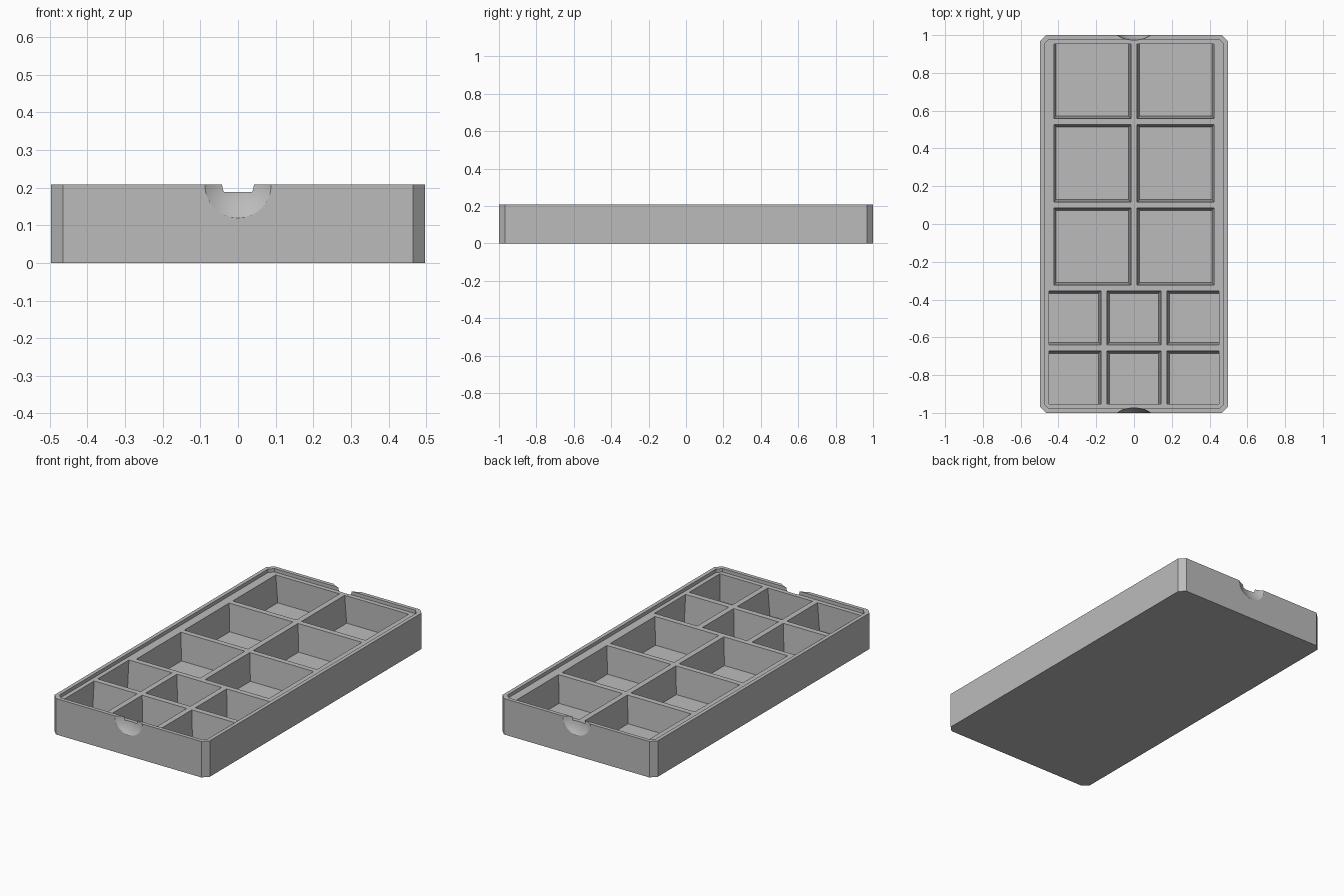
import bpy, bmesh, math

if "Cube" in bpy.data.objects:
    bpy.data.objects.remove(bpy.data.objects["Cube"])

grey = bpy.data.materials.new("plain grey")
grey.diffuse_color = (0.5, 0.5, 0.5, 1)
grey.use_nodes = True
grey.node_tree.nodes["Principled BSDF"].inputs["Base Color"].default_value = grey.diffuse_color

HX, HY, H = 0.497, 1.0, 0.208       # half width, half length, height
LEDGE, FLOOR = 0.188, 0.03          # divider top and compartment floor
INX, INY = 0.45, 0.952              # inner box
DRAFT = 0.013


def make(name, bm):
    bmesh.ops.recalc_face_normals(bm, faces=bm.faces)
    me = bpy.data.meshes.new(name)
    bm.to_mesh(me)
    bm.free()
    me.materials.append(grey)
    ob = bpy.data.objects.new(name, me)
    bpy.context.collection.objects.link(ob)
    return ob


def loft(name, low, high, z0, z1):
    """Closed solid between two matching outlines."""
    bm = bmesh.new()
    a = [bm.verts.new((x, y, z0)) for x, y in low]
    b = [bm.verts.new((x, y, z1)) for x, y in high]
    bm.faces.new(a[::-1])
    bm.faces.new(b)
    n = len(a)
    for i in range(n):
        j = (i + 1) % n
        bm.faces.new((a[i], a[j], b[j], b[i]))
    return make(name, bm)


def octagon(hx, hy, c):
    return [(-hx + c, -hy), (hx - c, -hy), (hx, -hy + c), (hx, hy - c),
            (hx - c, hy), (-hx + c, hy), (-hx, hy - c), (-hx, -hy + c)]


def rect(x0, x1, y0, y1):
    return [(x0, y0), (x1, y0), (x1, y1), (x0, y1)]


def pocket(name, x0, x1, y0, y1):
    """Compartment cutter: divider sides lean, box walls stay upright."""
    dx0, dx1 = (0 if abs(x) == INX else DRAFT for x in (x0, x1))
    dy0, dy1 = (0 if abs(y) == INY else DRAFT for y in (y0, y1))
    return loft(name, rect(x0 + dx0, x1 - dx1, y0 + dy0, y1 - dy1),
                rect(x0, x1, y0, y1), FLOOR, LEDGE + 0.002)


# Tray block with chamfered corners
outline = octagon(HX, HY, 0.032)
tray = loft("tray", outline, outline, 0, H)

# Lid recess
inner = octagon(HX - 0.022, HY - 0.022, 0.025)
cutters = [loft("recess_cutter", inner, inner, LEDGE, H + 0.05)]

# Six large compartments
for x0, x1 in ((-0.425, -0.016), (0.016, 0.425)):
    for y0, y1 in ((-0.323, 0.085), (0.116, 0.526), (0.558, INY)):
        cutters.append(pocket("large_pocket_cutter", x0, x1, y0, y1))

# Six small compartments
for x0, x1 in ((-INX, -0.175), (-0.143, 0.143), (0.175, INX)):
    for y0, y1 in ((-INY, -0.672), (-0.64, -0.354)):
        cutters.append(pocket("small_pocket_cutter", x0, x1, y0, y1))

# Round finger notches in both end walls
for s in (-1, 1):
    bm = bmesh.new()
    bmesh.ops.create_uvsphere(bm, u_segments=96, v_segments=64, radius=0.153)
    for v in bm.verts:
        v.co.y += s * (HY + 0.125)
        v.co.z += H
    cutters.append(make("notch_cutter", bm))

for c in cutters:
    m = tray.modifiers.new("cut", 'BOOLEAN')
    m.operation, m.solver, m.object = 'DIFFERENCE', 'EXACT', c

# Apply the cuts and drop the cutters
bpy.context.view_layer.objects.active = tray
tray.select_set(True)
for m in list(tray.modifiers):
    bpy.ops.object.modifier_apply(modifier=m.name)
for c in cutters:
    bpy.data.objects.remove(c)
bpy.ops.object.select_all(action='DESELECT')
tray.select_set(True)
bpy.ops.object.shade_smooth_by_angle(angle=math.radians(15))
